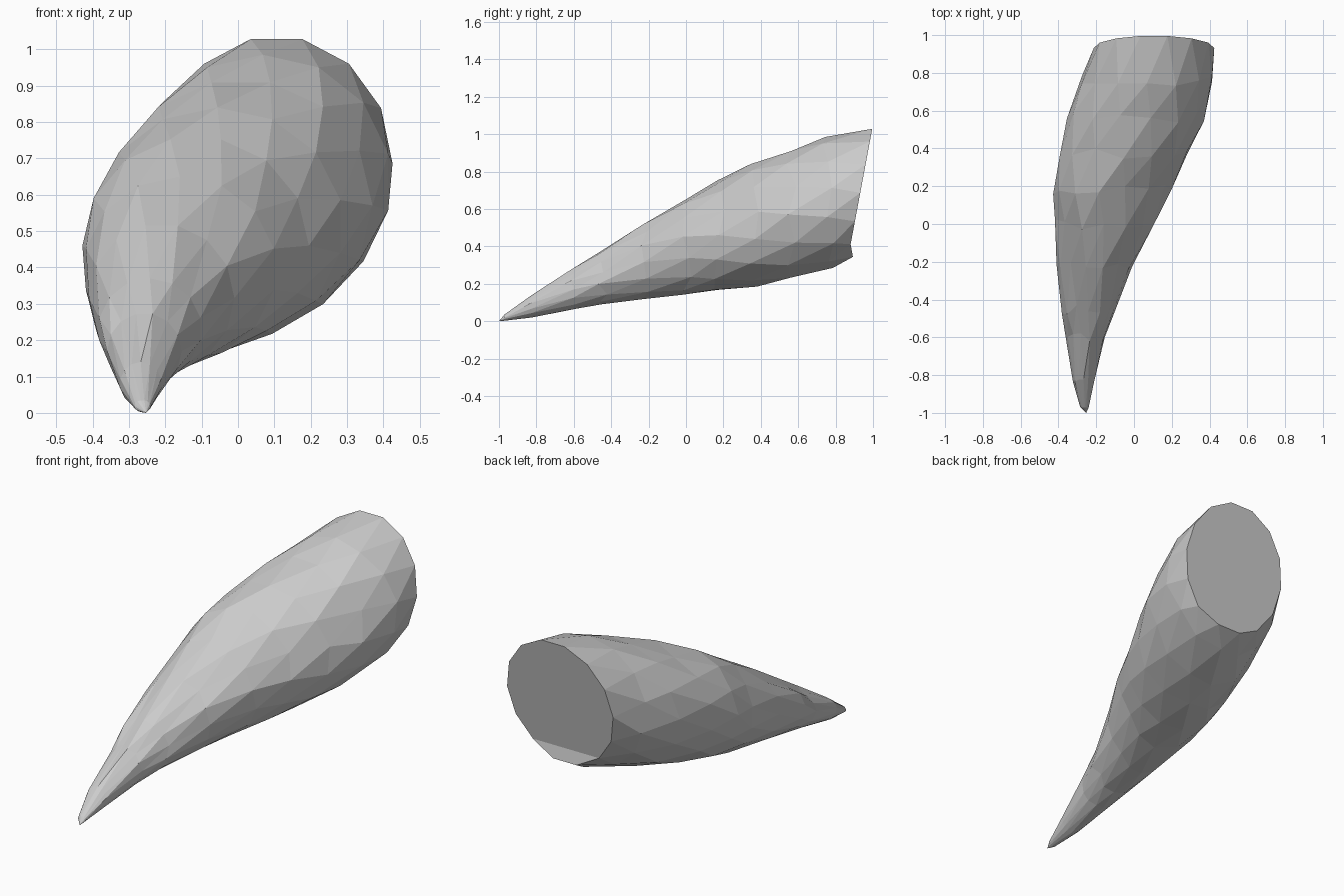
import bpy, bmesh, math, random

random.seed(4)
cube = bpy.data.objects.get("Cube")
if cube:
    bpy.data.objects.remove(cube, do_unlink=True)

SIDES = 14

# Cross-sections along the horn: y, left x, right x, bottom z, top z
SECTIONS = [
    (-0.97, -0.285, -0.24, 0.002, 0.035),
    (-0.83, -0.325, -0.21, 0.02, 0.14),
    (-0.6, -0.36, -0.155, 0.065, 0.275),
    (-0.45, -0.385, -0.10, 0.09, 0.37),
    (-0.22, -0.41, -0.01, 0.112, 0.52),
    (0.0, -0.425, 0.105, 0.14, 0.65),
    (0.18, -0.428, 0.195, 0.16, 0.76),
    (0.37, -0.403, 0.29, 0.185, 0.84),
    (0.56, -0.355, 0.37, 0.223, 0.918),
    (0.76, -0.285, 0.422, 0.285, 0.985),
    (0.92, -0.213, 0.425, 0.335, 1.037),
]


def add_ring(bm, index, section):
    """Oval ring; alternate rings turn half a step to give diamond facets."""
    y, left, right, low, high = section
    is_end = index == len(SECTIONS) - 1
    verts = []
    for k in range(SIDES):
        a = math.tau * (k + 0.5 * (index % 2)) / SIDES
        x = (left + right) / 2 + (right - left) / 2 * math.cos(a)
        z = (low + high) / 2 + (high - low) / 2 * math.sin(a)
        if is_end:
            py = 0.88 + 0.187 * abs(z - 0.41)   # slanted, slightly hollow end
        else:
            py = y + random.uniform(-0.03, 0.03) * min(1, (y + 1) * 2)
        verts.append(bm.verts.new((x, py, z)))
    return verts


bm = bmesh.new()
rings = [add_ring(bm, i, s) for i, s in enumerate(SECTIONS)]

# Pointed tip
tip = bm.verts.new((-0.253, -1.0, 0.0))
for k in range(SIDES):
    bm.faces.new((tip, rings[0][k], rings[0][(k + 1) % SIDES]))

# Triangulated wall
for i in range(len(rings) - 1):
    a, b = rings[i], rings[i + 1]
    for k in range(SIDES):
        n = (k + 1) % SIDES
        if i % 2 == 0:
            bm.faces.new((a[k], b[k], a[n]))
            bm.faces.new((a[n], b[k], b[n]))
        else:
            bm.faces.new((a[k], b[k], b[n]))
            bm.faces.new((a[k], b[n], a[n]))

# Cut end, filled with level strips between the two sides
order = sorted(rings[-1], key=lambda v: (round(v.co.z, 4), v.co.x))
end_face = bm.faces.new(rings[-1])
levels = {}
for v in order:
    levels.setdefault(round(v.co.z, 4), []).append(v)
for pair in levels.values():
    if len(pair) == 2 and not bm.edges.get(pair):
        bmesh.ops.connect_verts(bm, verts=pair)

bmesh.ops.recalc_face_normals(bm, faces=bm.faces[:])
mesh = bpy.data.meshes.new("horn")
bm.to_mesh(mesh)
bm.free()

# Plain grey colour
mat = bpy.data.materials.new("light_grey")
mat.use_nodes = True
colour = (0.6, 0.6, 0.6, 1)
mat.diffuse_color = colour
mat.node_tree.nodes["Principled BSDF"].inputs["Base Color"].default_value = colour
mesh.materials.append(mat)

horn = bpy.data.objects.new("horn", mesh)
bpy.context.collection.objects.link(horn)
